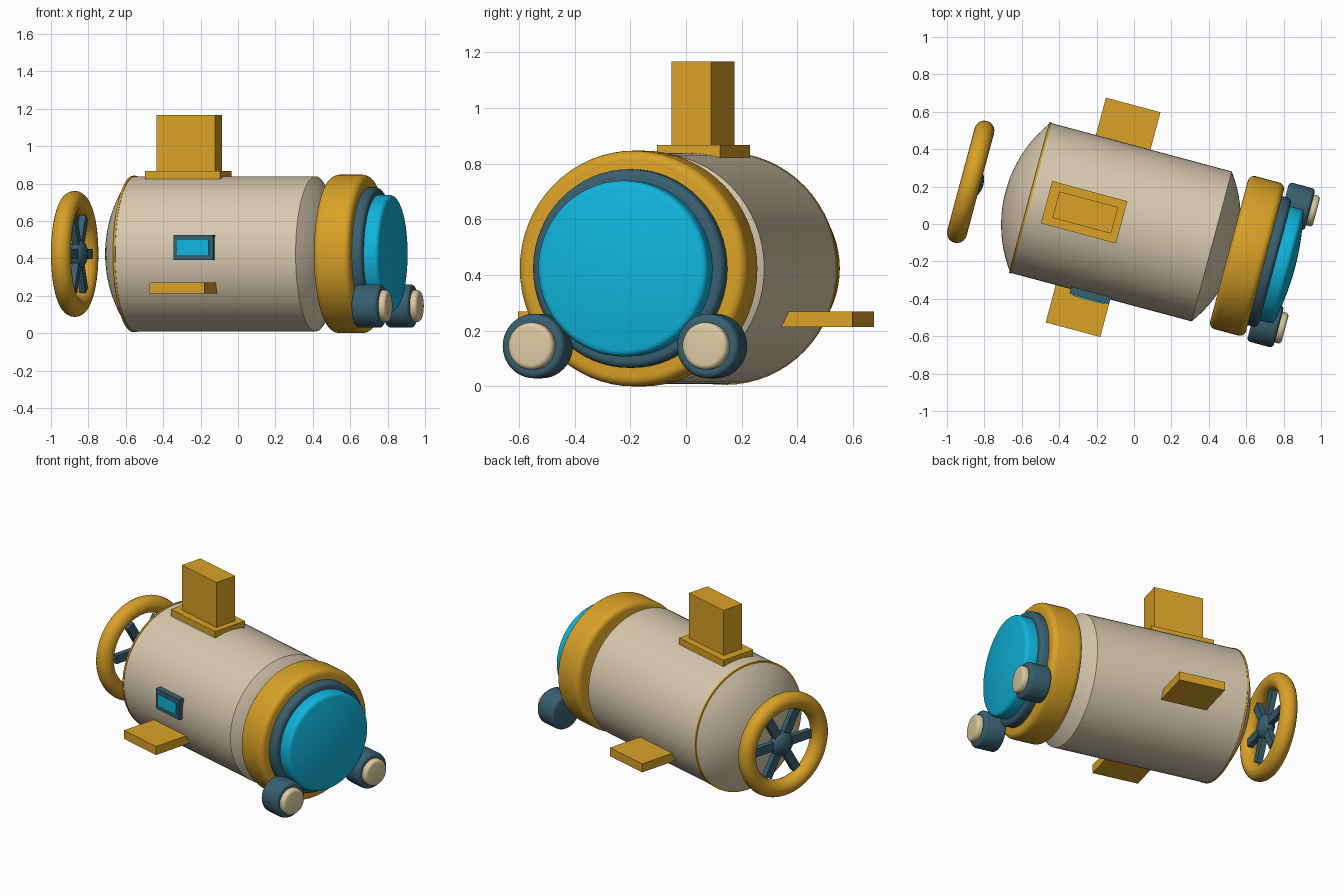
import bpy, bmesh, math
from mathutils import Matrix, Vector

if "Cube" in bpy.data.objects:
    bpy.data.objects.remove(bpy.data.objects["Cube"])

# Whole craft is built along +x (nose) and then turned 15 degrees
AXIS_Z = 0.4235
TURN = Matrix.Translation((-0.002, -0.008, 0)) @ Matrix.Rotation(math.radians(-15), 4, 'Z')


def material(name, rgb):
    m = bpy.data.materials.new(name)
    m.diffuse_color = (*rgb, 1)
    m.use_nodes = True
    m.node_tree.nodes["Principled BSDF"].inputs["Base Color"].default_value = m.diffuse_color
    return m


BEIGE = material("hull_beige", (0.69, 0.59, 0.43))
GOLD = material("gold", (0.70, 0.36, 0.02))
SLATE = material("slate_blue", (0.04, 0.115, 0.16))
CYAN = material("window_cyan", (0.005, 0.46, 0.72))
CREAM = material("lamp_cream", (0.72, 0.60, 0.36))


def finish(name, bm, mat, angle=30):
    bmesh.ops.recalc_face_normals(bm, faces=bm.faces)
    me = bpy.data.meshes.new(name)
    bm.to_mesh(me)
    bm.free()
    me.transform(TURN)
    me.materials.append(mat)
    me.shade_smooth()
    me.set_sharp_from_angle(angle=math.radians(angle))
    ob = bpy.data.objects.new(name, me)
    bpy.context.collection.objects.link(ob)
    return ob


def lathe(name, profile, mat, y=0, z=AXIS_Z, n=64, angle=30):
    """Spin (x, radius) points about an axis parallel to x."""
    bm = bmesh.new()
    rings = []
    for x, r in profile:
        if r < 1e-5:
            rings.append([bm.verts.new((x, y, z))])
        else:
            rings.append([bm.verts.new((x, y + r * math.cos(2 * math.pi * i / n),
                                        z + r * math.sin(2 * math.pi * i / n))) for i in range(n)])
    for a, b in zip(rings, rings[1:]):
        for i in range(n):
            j = (i + 1) % n
            if len(a) == 1:
                bm.faces.new((a[0], b[i], b[j]))
            elif len(b) == 1:
                bm.faces.new((a[i], a[j], b[0]))
            else:
                bm.faces.new((a[i], a[j], b[j], b[i]))
    return finish(name, bm, mat, angle)


def rounded(x0, x1, r, b0, b1, steps=5):
    """Profile of a solid drum with rounded rims b0 (back) and b1 (front)."""
    pts = [(x0, 0)]
    for k in range(steps + 1):
        t = math.pi / 2 * k / steps
        pts.append((x0 + b0 * (1 - math.cos(t)), r - b0 * (1 - math.sin(t))))
    for k in range(steps + 1):
        t = math.pi / 2 * k / steps
        pts.append((x1 - b1 * (1 - math.sin(t)), r - b1 * (1 - math.cos(t))))
    return pts + [(x1, 0)]


def cap(x, r, sag, sign, steps=10):
    """Spherical cap profile from its rim to its pole."""
    big = (r * r + sag * sag) / (2 * sag)
    half = math.asin(r / big)
    pts = []
    for k in range(steps + 1):
        t = half * (1 - k / steps)
        pts.append((x + sign * (big * math.cos(t) - (big - sag)), big * math.sin(t)))
    return pts


def box(name, lo, hi, mat):
    bm = bmesh.new()
    size = [h - l for l, h in zip(lo, hi)]
    mid = [(h + l) / 2 for l, h in zip(lo, hi)]
    bmesh.ops.create_cube(bm, size=1, matrix=Matrix.Translation(mid) @ Matrix.Diagonal((*size, 1)))
    return finish(name, bm, mat)


# Hull with shallow domed ends, and the thin band at its rear seam
R = 0.415
lathe("hull", cap(-0.572, R, 0.137, -1)[::-1] + cap(0.432, R, 0.137, 1), BEIGE)
lathe("rear_seam_band", [(-0.578, R - 0.01), (-0.578, R + 0.003), (-0.566, R + 0.003), (-0.566, R - 0.01)], GOLD)

# Nose: collar, window ring, bulging window
lathe("nose_collar", rounded(0.528, 0.727, 0.4235, 0.035, 0.035), GOLD)
lathe("nose_window_ring", rounded(0.71, 0.782, 0.357, 0.01, 0.025), SLATE)
rim = rounded(0.76, 0.862, 0.316, 0.005, 0.025)[:-1]
lathe("nose_window", rim + cap(0.862, rim[-1][1], 0.03, 1)[1:], CYAN)

# Pair of lamps under the nose
for side, tag in ((1, "left"), (-1, "right")):
    lathe("lamp_housing_" + tag, rounded(0.744, 0.889, 0.116, 0.02, 0.02),
          SLATE, y=side * 0.324, z=0.145, n=40)
    lathe("lamp_lens_" + tag, rounded(0.87, 0.925, 0.085, 0.005, 0.018),
          CREAM, y=side * 0.324, z=0.145, n=40)
    # Side fins
    ys = sorted((side * 0.25, side * 0.622))
    box("side_fin_" + tag, (-0.32, ys[0], 0.213), (-0.018, ys[1], 0.27), GOLD)

# Conning tower
box("tower_base", (-0.482, -0.117, 0.823), (-0.066, 0.117, 0.867), GOLD)
box("tower", (-0.43, -0.073, 0.86), (-0.105, 0.073, 1.167), GOLD)

# Side window
box("side_window_frame", (-0.238, -0.44, 0.39), (-0.018, -0.38, 0.524), SLATE)
box("side_window_pane", (-0.215, -0.447, 0.417), (-0.041, -0.438, 0.497), CYAN)

# Propeller guard ring
PX = -0.902
ring = [(PX + 0.0536 * math.cos(2 * math.pi * k / 20), 0.2834 + 0.0536 * math.sin(2 * math.pi * k / 20))
        for k in range(21)]
guard = lathe("propeller_guard", ring, GOLD)

# Propeller hub and six blades
HX = PX + 0.02
hub = [(HX - 0.05 * math.cos(math.pi * k / 12), 0.08 * math.sin(math.pi * k / 12)) for k in range(13)]
lathe("propeller_hub", hub, SLATE, n=32)
bm = bmesh.new()
for i in range(6):
    m = (Matrix.Translation((HX, 0, AXIS_Z)) @ Matrix.Rotation(math.radians(60 * i), 4, 'X')
         @ Matrix.Translation((0, 0.13, 0)) @ Matrix.Diagonal((0.035, 0.19, 0.055, 1)))
    bmesh.ops.create_cube(bm, size=1, matrix=m)
finish("propeller_blades", bm, SLATE)
